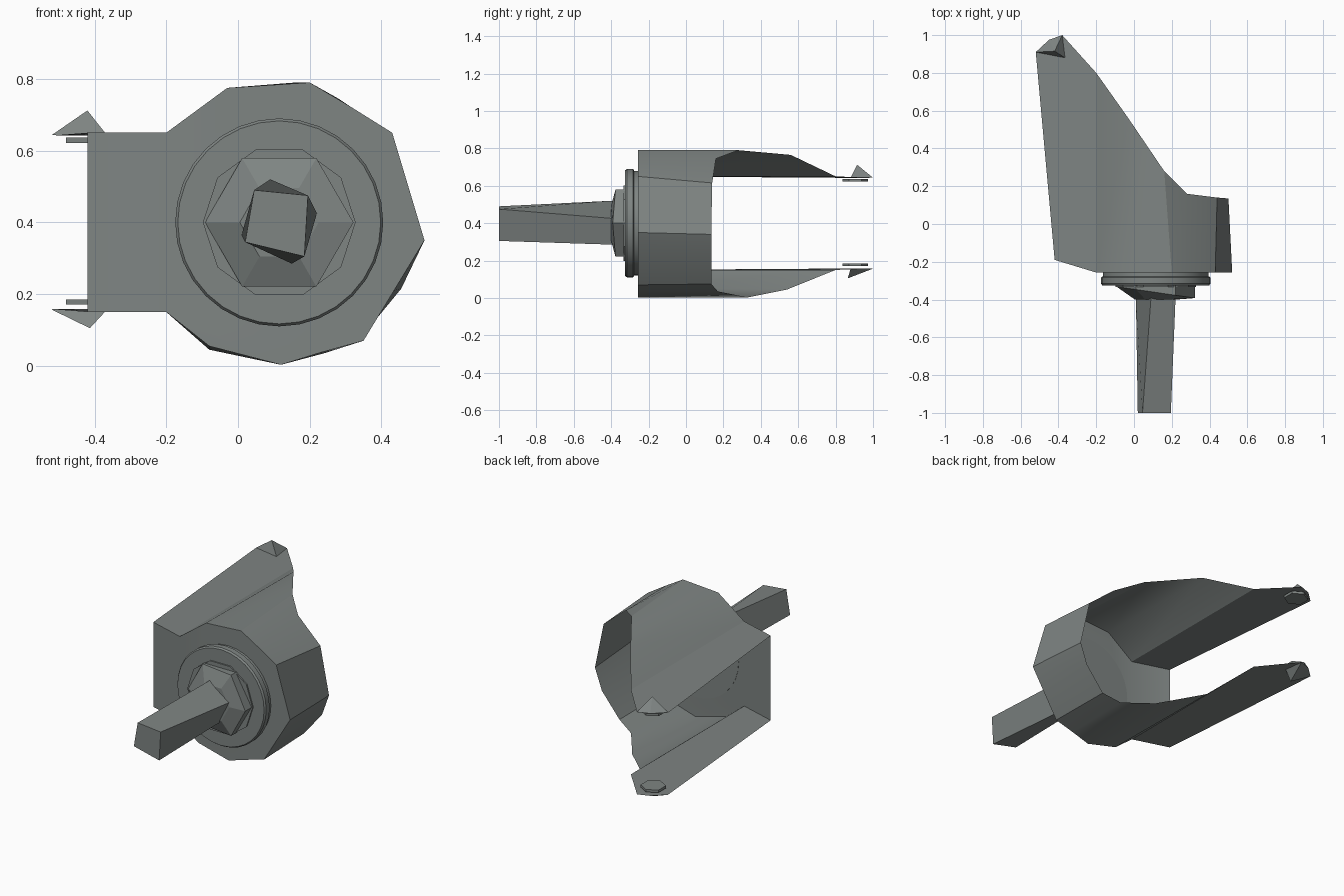
import bpy, bmesh
from math import cos, sin, pi, radians

cube = bpy.data.objects.get("Cube")
if cube:
    bpy.data.objects.remove(cube, do_unlink=True)

# One painted metal colour
GREY = (0.21, 0.232, 0.225, 1)
metal = bpy.data.materials.new("grey_metal")
metal.use_nodes = True
metal.diffuse_color = GREY
metal.node_tree.nodes["Principled BSDF"].inputs["Base Color"].default_value = GREY

CX, CZ = 0.115, 0.40  # axis of the mount


def make_object(name, bm, angle=30):
    bmesh.ops.recalc_face_normals(bm, faces=bm.faces)
    mesh = bpy.data.meshes.new(name)
    bm.to_mesh(mesh)
    bm.free()
    mesh.materials.append(metal)
    obj = bpy.data.objects.new(name, mesh)
    bpy.context.collection.objects.link(obj)
    bpy.ops.object.select_all(action='DESELECT')
    obj.select_set(True)
    bpy.context.view_layer.objects.active = obj
    bpy.ops.object.shade_smooth_by_angle(angle=radians(angle))
    return obj


def loft(name, rings, angle=30):
    """Closed solid through rings that have equal point counts."""
    bm = bmesh.new()
    loops = [[bm.verts.new(p) for p in ring] for ring in rings]
    n = len(loops[0])
    for a, b in zip(loops, loops[1:]):
        for i in range(n):
            j = (i + 1) % n
            bm.faces.new((a[i], a[j], b[j], b[i]))
    bm.faces.new(loops[0])
    bm.faces.new(loops[-1])
    return make_object(name, bm, angle)


def circle_y(r, y, n, tilt=0.0):
    """Ring around the mount axis, optionally leaning in x."""
    pts = []
    for i in range(n):
        a = 2 * pi * i / n
        pts.append((CX + r * cos(a), y + tilt * cos(a), CZ + r * sin(a)))
    return pts


# Cup shell: front outline (x, z) paired with back rim (x, y, z)
FRONT_Y = -0.257
wall = [
    ((-0.20, 0.65), (-0.20, 0.80, 0.65)),
    ((-0.03, 0.775), (-0.03, 0.56, 0.765)),
    ((0.20, 0.79), (0.16, 0.28, 0.79)),
    ((0.31, 0.725), (0.28, 0.16, 0.745)),
    ((0.43, 0.65), (0.44, 0.14, 0.615)),
    ((0.52, 0.35), (0.50, 0.135, 0.34)),
    ((0.435, 0.21), (0.455, 0.135, 0.215)),
    ((0.35, 0.07), (0.34, 0.135, 0.075)),
    ((0.23, 0.037), (0.24, 0.17, 0.035)),
    ((0.12, 0.003), (0.12, 0.33, 0.003)),
    ((-0.08, 0.055), (-0.08, 0.54, 0.045)),
    ((-0.20, 0.15), (-0.20, 0.80, 0.15)),
]
bm = bmesh.new()
front = [bm.verts.new((x, FRONT_Y, z)) for (x, z), _ in wall]
back = [bm.verts.new(p) for _, p in wall]
for i in range(len(wall) - 1):
    bm.faces.new((front[i], front[i + 1], back[i + 1], back[i]))
bm.faces.new(front)

# Flat prongs and the slanted front panel that joins them
corners = []
for end, z, tip_z in ((0, 0.65, 0.642), (-1, 0.15, 0.158)):
    corner = bm.verts.new((-0.42, -0.19, z))
    tip = [bm.verts.new((x, y, tip_z)) for x, y in
           ((-0.38, 1.0), (-0.45, 0.975), (-0.52, 0.91))]
    bm.faces.new([corner, front[end], back[end]] + tip)
    corners.append(corner)
bm.faces.new((corners[0], front[0], front[-1], corners[1]))
make_object("cup_shell", bm)

# Spikes and hexagonal pads at the prong tips
for side, base_z, apex, pad_z in (
        ("upper", 0.643, (-0.42, 0.915, 0.712), 0.629),
        ("lower", 0.157, (-0.413, 0.865, 0.105), 0.178)):
    bm = bmesh.new()
    base = [bm.verts.new((x, y, base_z)) for x, y in
            ((-0.52, 0.91), (-0.45, 0.975), (-0.38, 1.0), (-0.365, 0.88))]
    top = bm.verts.new(apex)
    bm.faces.new(base)
    for i in range(4):
        bm.faces.new((base[i], base[(i + 1) % 4], top))
    make_object(side + "_spike", bm, 10)

    bm = bmesh.new()
    bmesh.ops.create_cone(bm, cap_ends=True, segments=6, radius1=0.068,
                          radius2=0.068, depth=0.015)
    bmesh.ops.translate(bm, verts=bm.verts, vec=(-0.42, 0.905, pad_z))
    make_object(side + "_pad", bm)

# Round collar on the front plate
collar = [(0.28, -0.255), (0.28, -0.277), (0.29, -0.283),
          (0.29, -0.315), (0.283, -0.325)]
loft("collar", [circle_y(r, y, 32) for r, y in collar])
loft("washer", [circle_y(0.213, y, 10) for y in (-0.32, -0.333)])

# Leaning hexagonal nut, tapering towards the shaft
loft("nut", [circle_y(0.207, -0.325, 6),
             circle_y(0.207, -0.362, 6, -0.03),
             circle_y(0.11, -0.40, 6)], 10)

# Twisted square shaft
shaft_root = [(0.09, 0.52), (0.22, 0.425), (0.15, 0.285), (0.01, 0.365)]
shaft_end = [(0.045, 0.49), (0.195, 0.475), (0.185, 0.305), (0.02, 0.345)]
loft("shaft", [[(x, y, z) for x, z in pts] for pts, y in
               ((shaft_root, -0.39), (shaft_end, -1.0))], 10)
